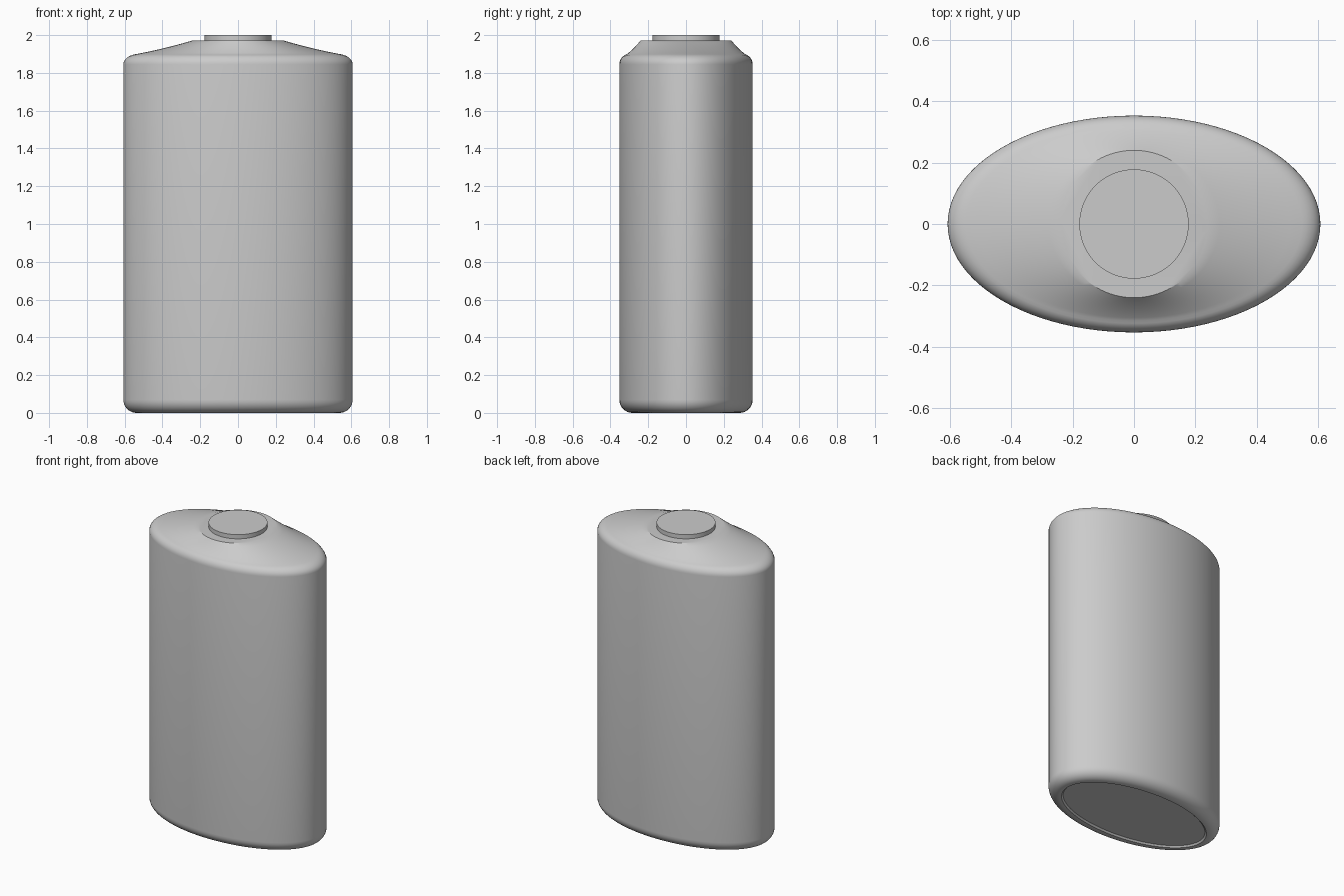
import bpy, bmesh, math

if "Cube" in bpy.data.objects:
    bpy.data.objects.remove(bpy.data.objects["Cube"])

N = 96

def loft(name, rings):
    """Skin stacked ellipses (rx, ry, z) and cap both ends."""
    bm = bmesh.new()
    loops = []
    for rx, ry, z in rings:
        loops.append([bm.verts.new((rx * math.cos(2 * math.pi * i / N),
                                    ry * math.sin(2 * math.pi * i / N), z)) for i in range(N)])
    for a, b in zip(loops, loops[1:]):
        for i in range(N):
            j = (i + 1) % N
            bm.faces.new((a[i], a[j], b[j], b[i]))
    bm.faces.new(loops[0][::-1])
    bm.faces.new(loops[-1])
    mesh = bpy.data.meshes.new(name)
    bm.to_mesh(mesh)
    bm.free()
    ob = bpy.data.objects.new(name, mesh)
    bpy.context.collection.objects.link(ob)
    bpy.ops.object.select_all(action='DESELECT')
    bpy.context.view_layer.objects.active = ob
    ob.select_set(True)
    bpy.ops.object.shade_smooth_by_angle(angle=math.radians(30))
    return ob

RX, RY = 0.607, 0.353
rings = [(0.515, 0.262, 0.01), (0.525, 0.272, 0.0)]  # shallow base recess

# rounded base edge
R = 0.07
for k in range(9):
    a = math.pi / 2 * k / 8
    d = R * (1 - math.sin(a))
    rings.append((RX - d, RY - d, R * (1 - math.cos(a))))

# rounded shoulder edge
for k in range(8):
    a = math.radians(75) * k / 7
    d = 1 - math.cos(a)
    rings.append((RX - 0.08 * d, RY - 0.052 * d, 1.845 + 0.055 * math.sin(a)))

# concave shoulder blending from the oval to a round collar
x0, y0, z0 = rings[-1]
for k in range(1, 9):
    t = k / 8
    rings.append((x0 + (0.24 - x0) * t, y0 + (0.24 - y0) * t,
                  z0 + (1.972 - z0) * (0.75 * t + 0.25 * t * t)))
loft("bottle_body", rings)

# round neck
loft("neck", [(0.178, 0.178, 1.96), (0.178, 0.178, 2.0)])
